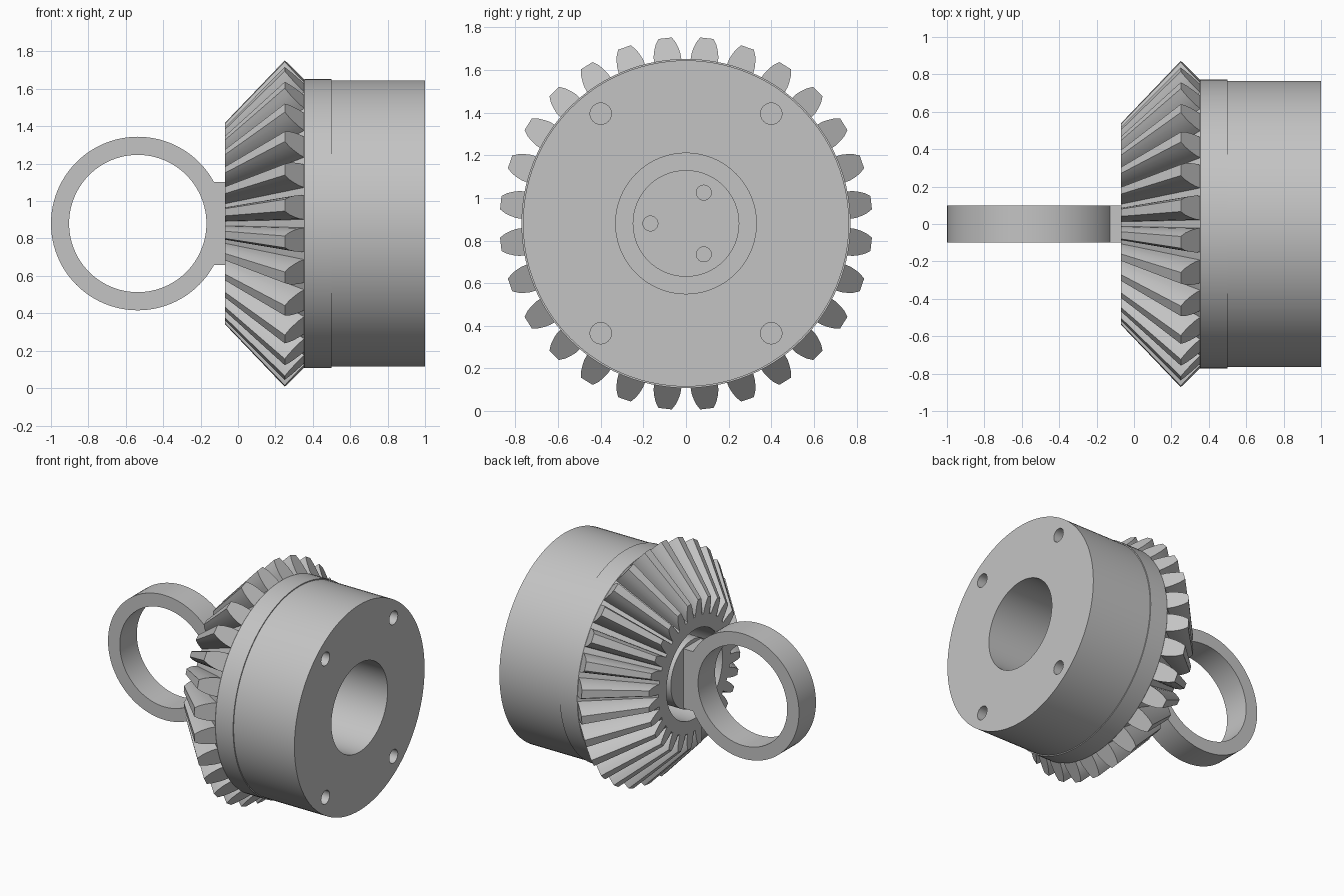
import bpy, bmesh
from math import sin, cos, pi, radians
from mathutils import Matrix, Vector

if "Cube" in bpy.data.objects:
    bpy.data.objects.remove(bpy.data.objects["Cube"], do_unlink=True)

AXIS_Z = 0.88      # height of the shaft axis, which runs along x
TEETH = 28
APEX = -0.585      # common apex of the bevel cones
FACE = -0.07       # small end of the gear

grey = bpy.data.materials.new("plain grey")
grey.use_nodes = True
grey.diffuse_color = (0.55, 0.55, 0.55, 1)
grey.node_tree.nodes["Principled BSDF"].inputs["Base Color"].default_value = (0.55, 0.55, 0.55, 1)


def finish(name, bm, location=(0, 0, AXIS_Z)):
    bmesh.ops.recalc_face_normals(bm, faces=bm.faces)
    mesh = bpy.data.meshes.new(name)
    bm.to_mesh(mesh)
    bm.free()
    mesh.materials.append(grey)
    ob = bpy.data.objects.new(name, mesh)
    ob.location = location
    bpy.context.collection.objects.link(ob)
    return ob


def lathe(name, profile, closed=True, steps=112):
    """Revolve (x, radius) points about the x axis."""
    bm = bmesh.new()
    verts = [bm.verts.new((x, 0, r)) for x, r in profile]
    pairs = list(zip(verts, verts[1:]))
    if closed:
        pairs.append((verts[-1], verts[0]))
    edges = [bm.edges.new(p) for p in pairs]
    bmesh.ops.spin(bm, geom=verts + edges, cent=(0, 0, 0), axis=(1, 0, 0),
                   angle=2 * pi, steps=steps, use_duplicate=False)
    bmesh.ops.remove_doubles(bm, verts=bm.verts, dist=0.0001)
    return finish(name, bm)


def drill(ob, spots, radius, x0, x1):
    """Bore blind holes parallel to x at the given (y, z) spots."""
    bm = bmesh.new()
    for y, z in spots:
        m = Matrix.Translation(((x0 + x1) / 2, y, z)) @ Matrix.Rotation(pi / 2, 4, 'Y')
        bmesh.ops.create_cone(bm, cap_ends=True, segments=32, radius1=radius,
                              radius2=radius, depth=x1 - x0, matrix=m)
    cutter = finish("hole_cutter", bm)
    cutter.hide_render = True
    mod = ob.modifiers.new("holes", 'BOOLEAN')
    mod.operation = 'DIFFERENCE'
    mod.solver = 'EXACT'
    mod.object = cutter
    bpy.context.view_layer.update()
    deps = bpy.context.evaluated_depsgraph_get()
    mesh = bpy.data.meshes.new_from_object(ob.evaluated_get(deps))
    ob.modifiers.clear()
    ob.data = mesh
    bpy.data.objects.remove(cutter, do_unlink=True)


# Main body with four mounting holes
body = lathe("body", [(0.5, 0.33), (0.5, 0.765), (1, 0.765), (1, 0.33)])
drill(body, [(y, z) for y in (-0.4, 0.4) for z in (-0.515, 0.515)], 0.05, 0.65, 1.1)

# Gear blank: root cone and collar
blank = lathe("gear_blank", [(FACE, 0.33), (FACE, 0.423), (0.355, 0.772),
                             (0.5, 0.772), (0.5, 0.33)])

# Bevel teeth: a back-cone section shrunk towards the apex
root, tip = Vector((0.355, 0.77)), Vector((0.25, 0.875))
flank = [(-0.08, 0.086), (0.0, 0.084), (0.25, 0.080), (0.5, 0.070),
         (0.75, 0.057), (1.0, 0.036)]
section = [(t, -a) for t, a in flank] + [(t, a) for t, a in reversed(flank)]
bm = bmesh.new()
for i in range(TEETH):
    mid = (i + 0.5) * 2 * pi / TEETH
    big, small = [], []
    for t, a in section:
        x, r = root.lerp(tip, t)
        rs = r * (FACE - APEX) / (x - APEX)
        s, c = sin(mid + a), cos(mid + a)
        big.append(bm.verts.new((x, r * s, r * c)))
        small.append(bm.verts.new((FACE, rs * s, rs * c)))
    bm.faces.new(big)
    bm.faces.new(small)
    n = len(section)
    for k in range(n):
        j = (k + 1) % n
        bm.faces.new((big[k], big[j], small[j], small[k]))
teeth = finish("gear_teeth", bm)

# Hub in the bore, with a flange and three pin holes
hub = lathe("hub", [(FACE + 0.02, 0), (FACE + 0.02, 0.25), (0.24, 0.25), (0.24, 0.331),
                    (0.4, 0.331), (0.4, 0.25), (0.45, 0.25), (0.45, 0)], closed=False, steps=80)
pins = [(0.167 * cos(radians(a)), 0.167 * sin(radians(a))) for a in (60, 180, 300)]
drill(hub, pins, 0.035, 0.3, 0.5)

# Handle ring, a flat band lying in the xz plane
bm = bmesh.new()
loop = [bm.verts.new((r, y, 0)) for r, y in
        ((0.367, -0.1), (0.464, -0.1), (0.464, 0.1), (0.367, 0.1))]
edges = [bm.edges.new((loop[k], loop[(k + 1) % 4])) for k in range(4)]
bmesh.ops.spin(bm, geom=loop + edges, cent=(0, 0, 0), axis=(0, 1, 0),
               angle=2 * pi, steps=96, use_duplicate=False)
bmesh.ops.remove_doubles(bm, verts=bm.verts, dist=0.0001)
ring = finish("handle_ring", bm, (-0.536, 0, AXIS_Z))

# Handle neck: a block whose outer end follows the ring
bm = bmesh.new()
outline = [(-0.03, -0.222), (-0.03, 0.222)]
for k in range(9):
    a = radians(28.6 - 57.2 * k / 8)
    outline.append((-0.536 + 0.462 * cos(a), 0.462 * sin(a)))
cap = bm.faces.new([bm.verts.new((x, -0.0995, z)) for x, z in outline])
out = bmesh.ops.extrude_face_region(bm, geom=[cap])
bmesh.ops.translate(bm, vec=(0, 0.199, 0),
                    verts=[v for v in out["geom"] if isinstance(v, bmesh.types.BMVert)])
neck = finish("handle_neck", bm)

# Smooth the round surfaces, keep edges sharp
bpy.ops.object.select_all(action='DESELECT')
for ob in (body, blank, teeth, hub, ring, neck):
    ob.select_set(True)
bpy.context.view_layer.objects.active = body
bpy.ops.object.shade_smooth_by_angle(angle=radians(25))
